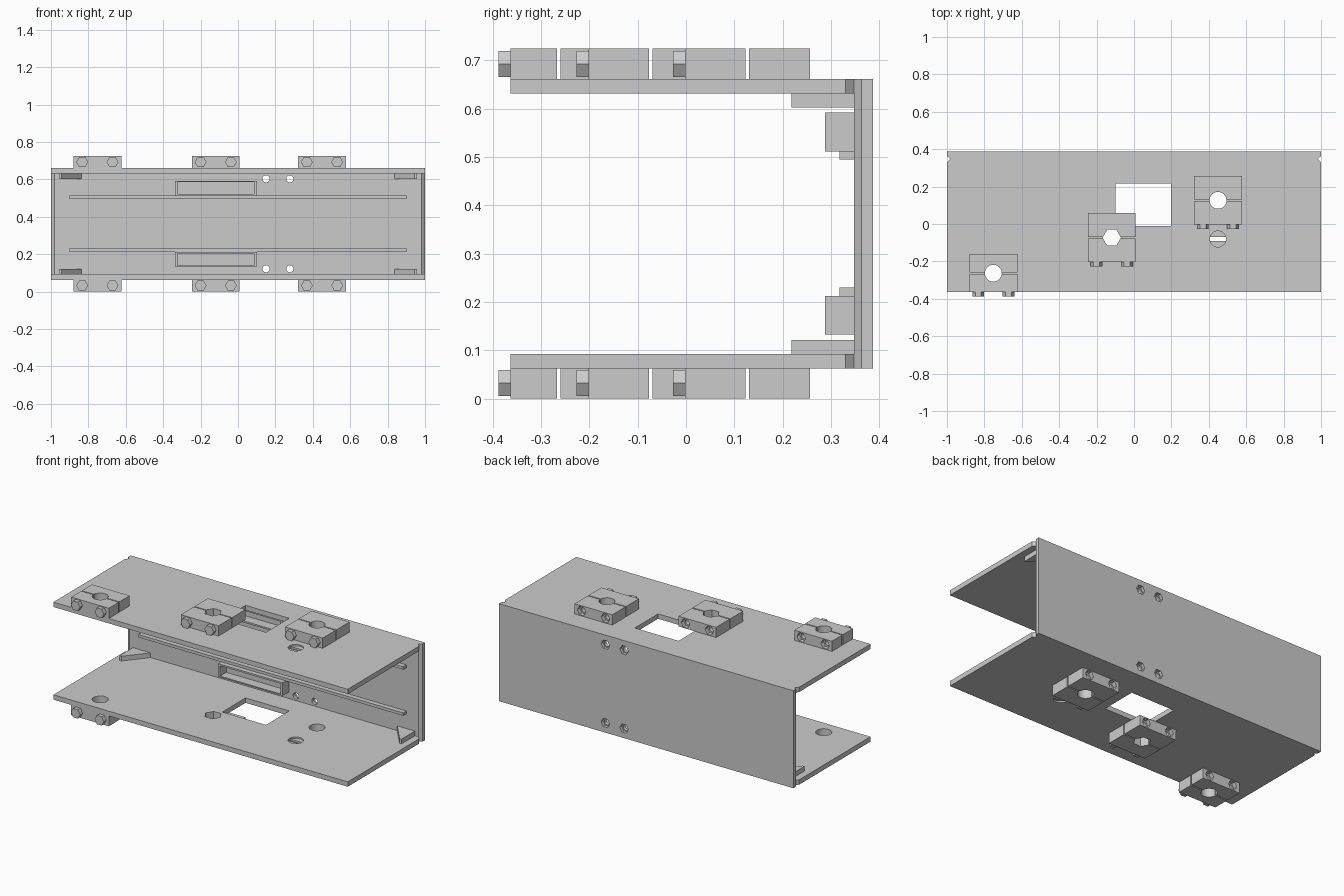
import bpy, bmesh
from math import cos, sin, pi
from mathutils import Vector

if "Cube" in bpy.data.objects:
    bpy.data.objects.remove(bpy.data.objects["Cube"])

H = 0.725  # overall height; the lower half mirrors the upper half


def prism(name, pts, a, b, axis='Z'):
    """Extrude a 2D outline from a to b along Z (pts = x,y) or Y (pts = x,z)."""
    bm = bmesh.new()
    place = (lambda p, d: (p[0], p[1], d)) if axis == 'Z' else (lambda p, d: (p[0], d, p[1]))
    lo = [bm.verts.new(place(p, a)) for p in pts]
    hi = [bm.verts.new(place(p, b)) for p in pts]
    bm.faces.new(lo)
    bm.faces.new(hi)
    n = len(pts)
    for i in range(n):
        j = (i + 1) % n
        bm.faces.new((lo[i], lo[j], hi[j], hi[i]))
    bmesh.ops.recalc_face_normals(bm, faces=bm.faces)
    me = bpy.data.meshes.new(name)
    bm.to_mesh(me)
    bm.free()
    ob = bpy.data.objects.new(name, me)
    bpy.context.collection.objects.link(ob)
    return ob


def rect(x0, x1, y0, y1):
    return [(x0, y0), (x1, y0), (x1, y1), (x0, y1)]


def ngon(x, y, r, n=40):
    return [(x + r * cos(2 * pi * i / n), y + r * sin(2 * pi * i / n)) for i in range(n)]


def cut(ob, pts, a, b, axis='Z'):
    """Subtract a prism from an object and drop the cutter."""
    c = prism('cutter', pts, a, b, axis)
    c.hide_render = True
    m = ob.modifiers.new('cut', 'BOOLEAN')
    m.operation, m.solver, m.object = 'DIFFERENCE', 'EXACT', c
    bpy.context.view_layer.objects.active = ob
    bpy.ops.object.modifier_apply(modifier=m.name)
    bpy.data.objects.remove(c)


def smooth(ob):
    bpy.ops.object.select_all(action='DESELECT')
    ob.select_set(True)
    bpy.context.view_layer.objects.active = ob
    bpy.ops.object.shade_smooth_by_angle(angle=0.5)


# name, centre x, slit y, front y, back y, bore sides, bore radius
CLAMPS = [('left', -0.752, -0.263, -0.363, -0.16, 40, 0.045),
          ('middle', -0.119, -0.073, -0.202, 0.06, 6, 0.049),
          ('right', 0.449, 0.1265, -0.002, 0.257, 40, 0.045)]

# back panel with bevelled inner ends
back = prism('back_panel', [(-1, 0.387), (-1, 0.363), (-0.982, 0.348),
                            (0.982, 0.348), (1, 0.363), (1, 0.387)], 0.063, 0.662)

for side in ('upper', 'lower'):
    def z(v):
        return v if side == 'upper' else H - v

    # side plate with bores, window and strap hole
    plate = prism(side + '_plate', [(-1, -0.363), (1, -0.363), (1, 0.33), (0.983, 0.348),
                                    (-0.983, 0.348), (-1, 0.33)], z(0.632), z(0.662))
    cut(plate, rect(-0.10, 0.197, -0.01, 0.216), z(0.6), z(0.7))
    cut(plate, ngon(0.449, -0.08, 0.043), z(0.6), z(0.7))
    for _, x, y, _, _, n, r in CLAMPS:
        cut(plate, ngon(x, y, r, n), z(0.6), z(0.7))
    smooth(plate)

    # thin lips leaving a slot across the strap hole
    for s in (1, -1):
        a0 = 0.26
        arc = [(0.449 + 0.044 * cos(a0 + (pi - 2 * a0) * i / 16),
                -0.08 + s * 0.044 * sin(a0 + (pi - 2 * a0) * i / 16)) for i in range(17)]
        prism(side + '_slot_lip', arc, z(0.641), z(0.653))

    # split clamps with bolt heads in front and nut pockets behind
    for name, x, y, y0, y1, n, r in CLAMPS:
        label = f'{side}_{name}_clamp'
        block = prism(label, rect(x - 0.128, x + 0.128, y0, y1), z(0.662), z(0.725))
        cut(block, ngon(x, y, r, n), z(0.6), z(0.8))
        for s in (-1, 1):
            bx, bz = x + s * 0.081, z(0.6925)
            cut(block, ngon(bx, bz, 0.017, 24), y, y1 + 0.05, 'Y')
            cut(block, ngon(bx, bz, 0.029, 6), y1 - 0.025, y1 + 0.05, 'Y')
            prism(label + '_bolt_head', ngon(bx, bz, 0.0315, 6), y0 - 0.025, y0, 'Y')
        cut(block, rect(x - 0.2, x + 0.2, y - 0.0035, y + 0.0035), z(0.6), z(0.8))
        smooth(block)

    # screw holes with hexagonal nut pockets in the back panel
    for hx in (0.15, 0.277):
        cut(back, ngon(hx, z(0.603), 0.019, 24), 0.3, 0.45, 'Y')
        cut(back, ngon(hx, z(0.603), 0.029, 6), 0.368, 0.45, 'Y')

    # long stiffening rib
    prism(side + '_rib', rect(-0.9, 0.9, 0.318, 0.348), z(0.495), z(0.513))

    # open-fronted shallow tray
    tray = prism(side + '_tray', rect(-0.338, 0.102, 0.288, 0.348), z(0.512), z(0.592))
    a, b = sorted((z(0.522), z(0.585)))
    cut(tray, rect(-0.323, 0.086, a, b), 0.2, 0.4, 'Y')

    # corner gussets
    for s in (-1, 1):
        prism(side + '_gusset', [(s * 0.958, 0.348), (s * 0.958, 0.218), (s * 0.945, 0.218),
                                 (s * 0.838, 0.348)], z(0.603), z(0.632))
smooth(back)
